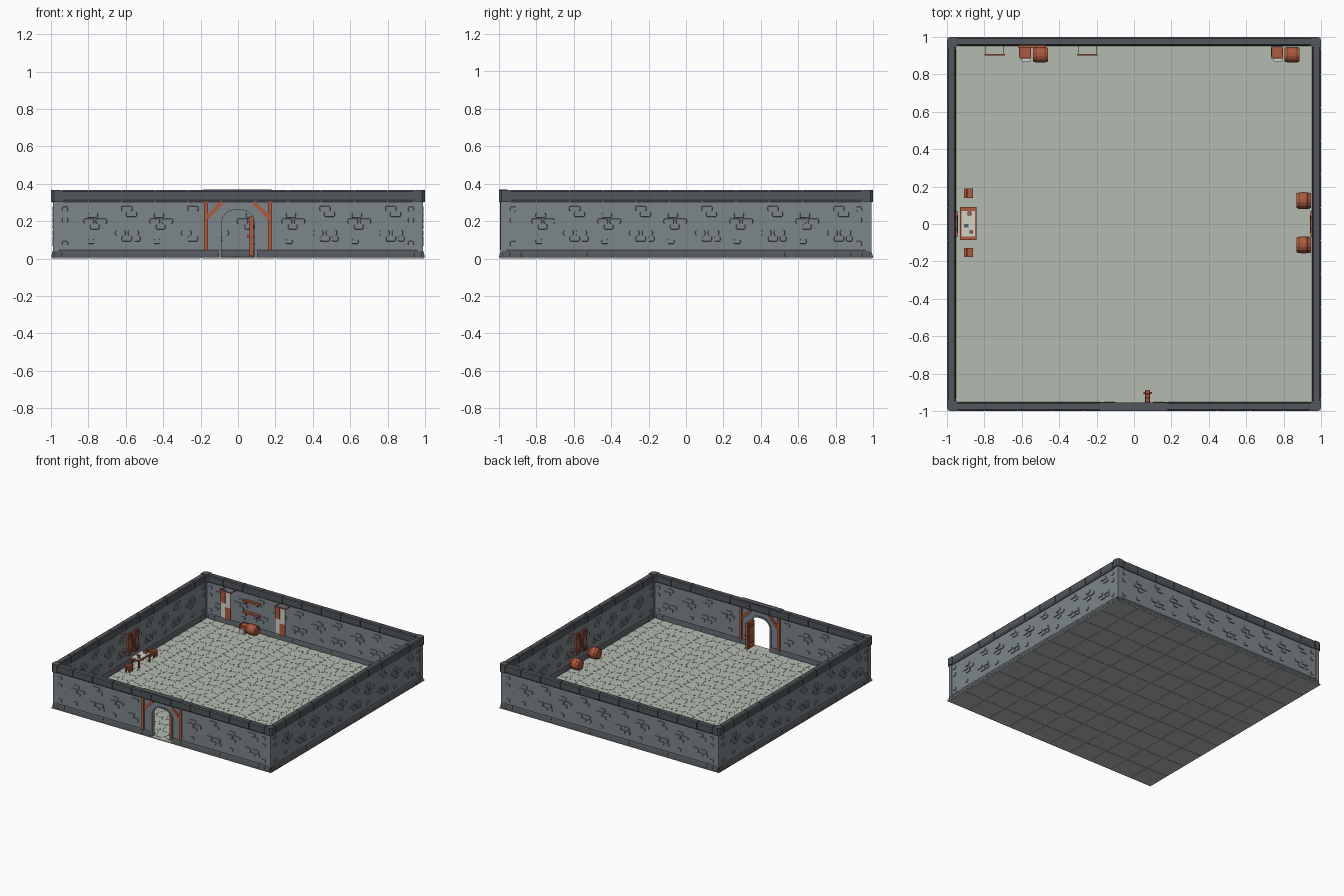
import bpy, bmesh, math
from mathutils import Matrix, Vector

if "Cube" in bpy.data.objects:
    bpy.data.objects.remove(bpy.data.objects["Cube"])


def srgb(r, g, b):
    f = lambda c: c / 12.92 if c <= 0.04045 else ((c + 0.055) / 1.055) ** 2.4
    return (f(r / 255), f(g / 255), f(b / 255), 1)


MATS = []
for name, c in [("wall stone", (125, 134, 138)), ("trim stone", (82, 86, 91)),
                ("floor stone", (180, 187, 176)), ("wood", (172, 90, 63)),
                ("dark wood", (138, 70, 49)), ("cream", (208, 212, 200)), ("metal", (92, 98, 104))]:
    m = bpy.data.materials.new(name)
    m.diffuse_color = srgb(*c)
    m.use_nodes = True
    m.node_tree.nodes["Principled BSDF"].inputs["Base Color"].default_value = m.diffuse_color
    MATS.append(m)
WALL, TRIM, FLOOR, WOOD, DARK, CREAM, METAL = range(7)
ID = Matrix.Identity(4)
FLAT = Matrix.Rotation(math.pi / 2, 4, 'X')        # lays a profile flat, depth becomes z
UP = Matrix.Scale(-1, 4, (0, 1, 0)) @ FLAT         # same, without mirroring v
SIDES = [Matrix.Rotation(k * math.pi / 2, 4, 'Z') for k in range(4)]  # front, right, back, left


def prism(bm, pts, d0, d1, mi, M=ID, side=None, taper=1.0):
    """Extrude an (u, v) outline from depth d0 to d1; the d0 end may be tapered."""
    cu = sum(p[0] for p in pts) / len(pts)
    cv = sum(p[1] for p in pts) / len(pts)
    a = [bm.verts.new(M @ Vector((cu + (u - cu) * taper, d0, cv + (v - cv) * taper))) for u, v in pts]
    b = [bm.verts.new(M @ Vector((u, d1, v))) for u, v in pts]
    bm.faces.new(a).material_index = mi
    bm.faces.new(b[::-1]).material_index = mi
    for i in range(len(pts)):
        j = (i + 1) % len(pts)
        bm.faces.new((a[j], a[i], b[i], b[j])).material_index = mi if side is None else side


def rect(u0, u1, v0, v1, c=0):
    if not c:
        return [(u0, v0), (u1, v0), (u1, v1), (u0, v1)]
    return [(u0 + c, v0), (u1 - c, v0), (u1, v0 + c), (u1, v1 - c), (u1 - c, v1), (u0 + c, v1), (u0, v1 - c), (u0, v0 + c)]


def box(bm, x0, x1, y0, y1, z0, z1, mi, M=ID):
    prism(bm, rect(x0, x1, z0, z1), y0, y1, mi, M)


def beam(p, q, w):
    """Outline of a straight bar between two (u, v) points."""
    d = (Vector(q) - Vector(p)).normalized() * w / 2
    n = (-d.y, d.x)
    return [(p[0] - n[0], p[1] - n[1]), (q[0] - n[0], q[1] - n[1]), (q[0] + n[0], q[1] + n[1]), (p[0] + n[0], p[1] + n[1])]


def finish(bm, name):
    bmesh.ops.recalc_face_normals(bm, faces=bm.faces)
    me = bpy.data.meshes.new(name)
    bm.to_mesh(me)
    bm.free()
    for m in MATS:
        me.materials.append(m)
    ob = bpy.data.objects.new(name, me)
    bpy.context.collection.objects.link(ob)
    return ob


def arch(h, top, r=0.07):
    """Rounded doorway outline from left foot to right foot."""
    left = [(-h + r - r * math.cos(t * math.pi / 12), top - r + r * math.sin(t * math.pi / 12)) for t in range(7)]
    return [(-h, 0)] + left + [(-u, v) for u, v in left[::-1]] + [(h, 0)]


# Underside slabs and floor bed
bm = bmesh.new()
prism(bm, rect(-.997, .997, -.997, .997), .002, .009, FLOOR, UP)
q = 1.994 / 10
for i in range(10):
    for j in range(10):
        u, v = -.997 + i * q, -.997 + j * q
        prism(bm, rect(u + .003, u + q - .003, v + .003, v + q - .003), 0, .002, FLOOR, UP)
finish(bm, "floor_bed")

# Octagon floor tiles with small diamonds between them
bm = bmesh.new()
p, g = 1.93 / 20, .0008
for i in range(20):
    for j in range(20):
        u, v = -.965 + i * p, -.965 + j * p
        prism(bm, rect(u + g, u + p - g, v + g, v + p - g, .293 * p), .009, .0115, FLOOR, UP)
        if i and j:
            k = .293 * p - 2 * g
            prism(bm, [(u - k, v), (u, v - k), (u + k, v), (u, v + k)], .009, .0115, FLOOR, UP)
finish(bm, "floor_tiles")

# Raised bricks: (u, v, width) in two alternating groups
GROUP_A = [(-.005, .267, .06), (.02, .237, .06), (-.04, .137, .055), (.03, .137, .06), (-.005, .106, .055), (.05, .106, .035)]
GROUP_B = [(-.01, .231, .055), (-.032, .2, .058), (.035, .2, .06), (.0, .17, .05), (-.02, .092, .035)]
SPOTS = [(c * .1765 - .06 + u, v, w) for c in range(-4, 6) for u, v, w in (GROUP_A if c % 2 else GROUP_B)]
SPOTS += [(s * .925, v, .03) for s in (-1, 1) for v in (.265, .205, .08)]
NAMES = ["front", "right", "back", "left"]
for k, M in enumerate(SIDES):
    # Wall body; the front one has the doorway notch
    bm = bmesh.new()
    out = [(-.965 if k % 2 else -.985, .005)]
    if k == 0:
        out += [(u, max(v, .005)) for u, v in arch(.09, .262)]
    e = -out[0][0]
    out += [(e, .005), (e, .32), (-e, .32)]
    prism(bm, out, -.985, -.964, WALL, M)
    finish(bm, NAMES[k] + "_wall")

    bm = bmesh.new()
    for u, v, w in SPOTS:
        if (k == 0 and abs(u) < .22) or abs(u) > .93:
            continue
        o = rect(u - w / 2, u + w / 2, v - .0135, v + .0135, .005)
        prism(bm, o, -.991, -.984, WALL, M, None, .9)
        prism(bm, o, -.958, -.965, WALL, M, None, .9)
    finish(bm, NAMES[k] + "_bricks")

    # Plinth with sloped foot, split into blocks
    bm = bmesh.new()
    R = M @ SIDES[1]
    prof = [(-.998, .007), (-.951, .007), (-.951, .014), (-.96, .04), (-.965, .047), (-.985, .047), (-.991, .04), (-.998, .014)]
    cuts = [-.985, -.94] + [-.8825 + i * .353 for i in range(6)] + [.94, .985]
    for a, b in zip(cuts, cuts[1:]):
        for a2, b2 in ([(a, -.1), (.1, b)] if k == 0 and a < 0 < b else [(a, b)]):
            prism(bm, prof, -b2 + .001, -a2 - .001, TRIM, R)
    finish(bm, NAMES[k] + "_plinth")

    # Cap: core and chamfered coping blocks
    bm = bmesh.new()
    box(bm, -.99, .99, -.993, -.959, .305, .363, TRIM, M)
    cuts = [-.94] + [-.8 + i * .1778 for i in range(10)] + [.94]
    for a, b in zip(cuts, cuts[1:]):
        prism(bm, [(-.99, .3), (-.962, .3), (-.954, .316), (-.954, .36), (-.96, .367), (-.992, .367), (-1, .36), (-1, .316)],
              -b + .0025, -a - .0025, TRIM, R)
    # corner block and corner pilaster
    prism(bm, [(-.943, -.955), (-.943, -1), (-.985, -1), (-1, -.985), (-1, -.943), (-.955, -.943)], .303, .367, TRIM, M @ UP)
    box(bm, -.99, -.958, -.99, -.958, .04, .305, WALL, M)
    finish(bm, NAMES[k] + "_cap")

# Doorway surround, timber posts and braces, lintel cap
bm = bmesh.new()
inner, outer = arch(.088, .26), arch(.1, .272, .08)
prism(bm, outer + inner[::-1], -.99, -.959, WALL)
finish(bm, "door_surround")
bm = bmesh.new()
for s in (-1, 1):
    box(bm, s * .172 - .011, s * .172 + .011, -.9935, -.953, .045, .308, WOOD)
    prism(bm, beam((s * .17, .215), (s * .085, .3), .02), -.993, -.955, WOOD)
finish(bm, "door_timbers")
bm = bmesh.new()
box(bm, -.185, .18, -.999, -.955, .355, .3695, TRIM)
finish(bm, "door_cap")

# Open door leaf with bands and handles
bm = bmesh.new()
for i in range(4):
    box(bm, .062, .083, -.975 + i * .022, -.9545 + i * .022, .013, .225, WOOD)
for z in (.05, .18):
    box(bm, .059, .086, -.975, -.889, z, z + .012, DARK)
box(bm, .05, .095, -.908, -.898, .11, .125, WOOD)
finish(bm, "door_leaf")


def barrel(name, x, y, r, length):
    """Barrel lying along x, with dark hoops."""
    bm = bmesh.new()
    prof = [(-.46, .78), (-.5, .8), (-.5, .88), (-.36, .94), (-.34, .97), (-.26, .99), (-.24, .97), (-.1, 1)]
    prof += [(-a, b) for a, b in prof[::-1]]
    rings = [[bm.verts.new((x + a * length, y + b * r * math.cos(t * math.pi / 7), .012 + r + b * r * math.sin(t * math.pi / 7)))
              for t in range(14)] for a, b in prof]
    for i, (A, B) in enumerate(zip(rings, rings[1:])):
        for t in range(14):
            u = (t + 1) % 14
            bm.faces.new((A[t], A[u], B[u], B[t])).material_index = DARK if i in (4, 10) else WOOD
    for end in (rings[0], rings[-1]):
        bm.faces.new(end).material_index = WOOD
    finish(bm, name)


def crate(name, x, y):
    """Framed crate with a small sack before it."""
    bm = bmesh.new()
    h = .029
    box(bm, x - h + .004, x + h - .004, y - h + .004, y + h - .004, .015, .068, WOOD)
    for a in (-1, 1):
        for b in (-1, 1):
            cx, cy = x + a * (h - .004), y + b * (h - .004)
            box(bm, cx - .005, cx + .005, cy - .005, cy + .005, .012, .071, WOOD)
        for z in (.013, .06):
            box(bm, x - h, x + h, y + a * h - .003, y + a * h + .003, z, z + .01, DARK)
            box(bm, x + a * h - .003, x + a * h + .003, y - h, y + h, z, z + .01, DARK)
    prism(bm, rect(x - .02, x + .03, y - .05, y - .033, .005), .012, .045, CREAM, UP)
    finish(bm, name)


barrel("barrel_back_left", -.5, .905, .042, .08)
barrel("barrel_back_right", .845, .905, .042, .08)
barrel("barrel_right_a", .907, .125, .045, .077)
barrel("barrel_right_b", .907, -.112, .045, .077)
crate("crate_left", -.582, .918)
crate("crate_right", .765, .918)

# Shelves on the back wall
bm = bmesh.new()
for z in (.145, .24):
    box(bm, -.62, -.47, .943, .965, z, z + .014, WOOD)
    for x in (-.6, -.495):
        box(bm, x, x + .01, .945, .965, z - .015, z, DARK)
finish(bm, "wall_shelves")

# Hanging banners: cream with brown quarters, on a rod
for n, x in (("left", -.745), ("right", -.25)):
    bm = bmesh.new()
    box(bm, x - .055, x + .055, .901, .909, .295, .303, WOOD)
    box(bm, x - .045, x + .045, .903, .907, .08, .295, CREAM)
    box(bm, x - .046, x - .002, .901, .909, .205, .295, WOOD)
    box(bm, x - .002, x + .046, .901, .909, .075, .17, WOOD)
    for s in (-.05, .046):
        box(bm, x + s, x + s + .004, .905, .965, .297, .301, DARK)
    finish(bm, "banner_" + n)

# Wall racks on the left and right walls
for k in (1, 3):
    bm = bmesh.new()
    for u in (-.045, 0, .045):
        box(bm, u - .019, u + .019, -.964, -.951, .1 - abs(u) * .3, .25 + abs(u) * .4, WOOD, SIDES[k])
    for v in (.12, .22):
        box(bm, -.07, .07, -.952, -.944, v, v + .014, WOOD, SIDES[k])
    for s in (-1, 1):
        prism(bm, beam((-.045 * s, .09), (.045 * s, .26), .009), -.946, -.941, METAL, SIDES[k])
    finish(bm, NAMES[k] + "_wall_rack")

# Table with sheet, mug and plate
bm = bmesh.new()
box(bm, -.93, -.842, -.085, .09, .072, .082, WOOD)
for x in (-.922, -.86):
    for y in (-.072, .066):
        box(bm, x, x + .011, y, y + .011, .012, .072, WOOD)
box(bm, -.922, -.85, -.067, .07, .082, .084, CREAM)
box(bm, -.89, -.868, .045, .066, .084, .105, WOOD)
box(bm, -.91, -.885, -.02, .0, .084, .09, METAL)
box(bm, -.88, -.862, -.05, -.035, .084, .094, WOOD)
finish(bm, "table")

# Stools
for n, y in (("back", .165), ("front", -.152)):
    bm = bmesh.new()
    for i in range(3):
        box(bm, -.91 + i * .017, -.895 + i * .017, y - .025, y + .025, .055, .064, WOOD)
    box(bm, -.908, -.862, y - .02, y + .02, .048, .055, DARK)
    for x in (-.906, -.873):
        for s in (-.021, .011):
            box(bm, x, x + .01, y + s, y + s + .01, .012, .05, WOOD)
    finish(bm, "stool_" + n)
